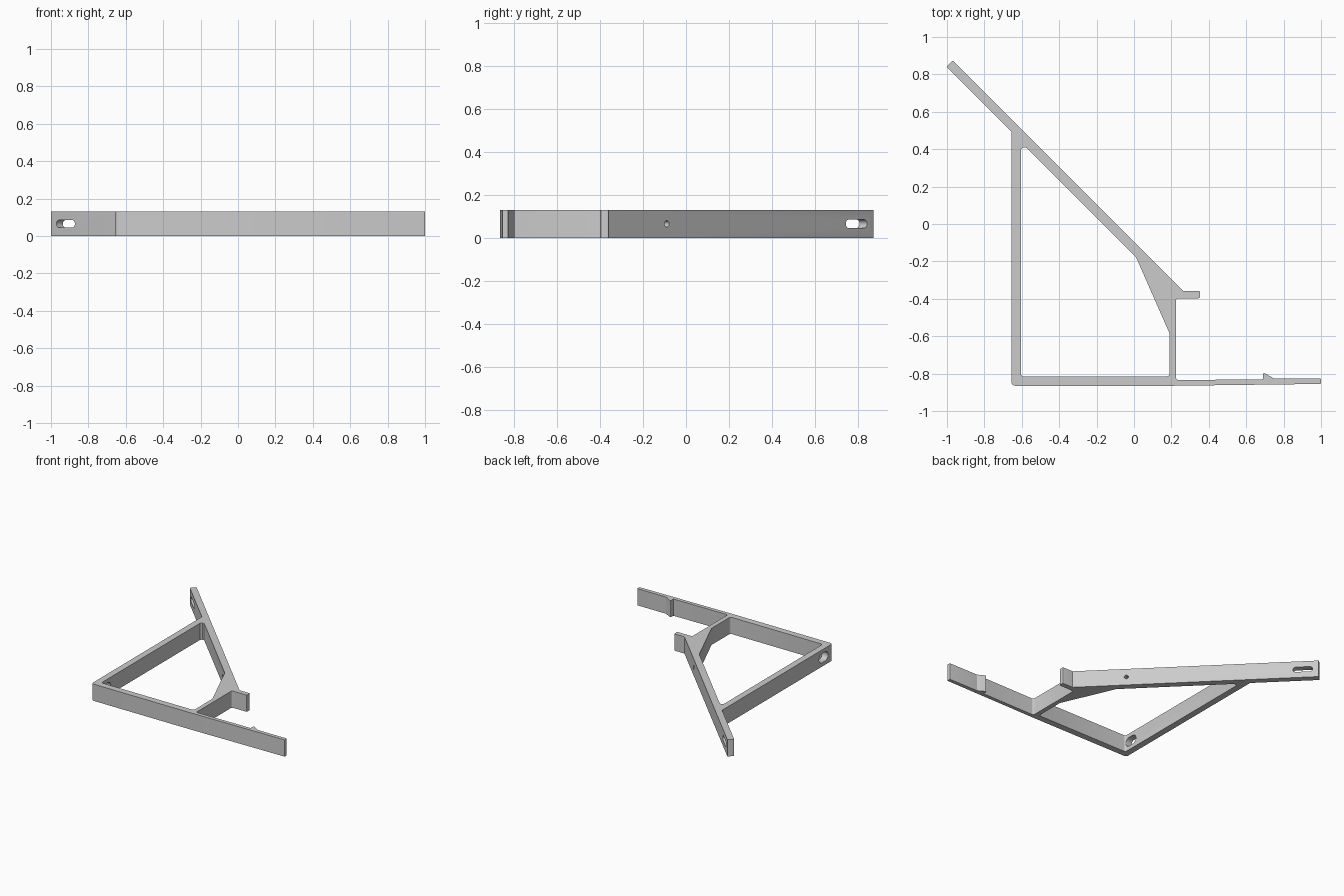
import bpy, bmesh, math
from mathutils import Vector

HEIGHT = 0.13

if "Cube" in bpy.data.objects:
    bpy.data.objects.remove(bpy.data.objects["Cube"])

grey = bpy.data.materials.new("plain_grey")
grey.use_nodes = True
colour = (0.6, 0.6, 0.6, 1)
grey.diffuse_color = colour
grey.node_tree.nodes["Principled BSDF"].inputs["Base Color"].default_value = colour


def rounded(corners, steps=4):
    """Turn (x, y, radius) corners into points with filleted corners."""
    points = []
    for i, (x, y, r) in enumerate(corners):
        p = Vector((x, y))
        if r == 0:
            points.append(p)
            continue
        a = (Vector(corners[i - 1][:2]) - p).normalized()
        b = (Vector(corners[(i + 1) % len(corners)][:2]) - p).normalized()
        half = a.angle(b) / 2
        centre = p + (a + b).normalized() * r / math.sin(half)
        start = p + a * r / math.tan(half) - centre
        end = p + b * r / math.tan(half) - centre
        for k in range(steps + 1):
            points.append(centre + start.lerp(end, k / steps).normalized() * r)
    return points


def extrude_profile(name, loops, depth):
    """Fill 2D loops (inner loops become holes) and extrude them along z."""
    curve = bpy.data.curves.new(name, "CURVE")
    curve.dimensions = "2D"
    curve.fill_mode = "BOTH"
    curve.extrude = depth / 2
    for loop in loops:
        spline = curve.splines.new("POLY")
        spline.points.add(len(loop) - 1)
        for point, p in zip(spline.points, loop):
            point.co = (p.x, p.y, 0, 1)
        spline.use_cyclic_u = True
    temp = bpy.data.objects.new(name + "_curve", curve)
    bpy.context.collection.objects.link(temp)
    bpy.context.view_layer.update()
    graph = bpy.context.evaluated_depsgraph_get()
    mesh = bpy.data.meshes.new_from_object(temp.evaluated_get(graph))
    bpy.data.objects.remove(temp)
    bm = bmesh.new()
    bm.from_mesh(mesh)
    bmesh.ops.remove_doubles(bm, verts=bm.verts, dist=0.0002)
    bmesh.ops.recalc_face_normals(bm, faces=bm.faces)
    bm.to_mesh(mesh)
    bm.free()
    mesh.name = name
    mesh.materials.clear()
    mesh.materials.append(grey)
    obj = bpy.data.objects.new(name, mesh)
    bpy.context.collection.objects.link(obj)
    return obj


# Bracket outline: base arm with catch, upright with hook, sloping bar, back wall
outline = rounded([
    (-0.655, -0.865, 0.02), (0.2, -0.865, 0), (1.0, -0.855, 0.005),
    (1.0, -0.827, 0.005), (0.75, -0.827, 0), (0.69, -0.793, 0.006),
    (0.69, -0.83, 0), (0.225, -0.835, 0.015), (0.225, -0.397, 0.012),
    (0.353, -0.397, 0.008), (0.353, -0.358, 0.008), (0.264, -0.358, 0),
    (-0.968, 0.874, 0.006), (-1.003, 0.84, 0.006), (-0.655, 0.492, 0),
])

# Opening enclosed by the frame, with the gusset on its right
opening = rounded([
    (-0.605, -0.815, 0.015), (0.19, -0.815, 0.015), (0.19, -0.585, 0),
    (0.012, -0.18, 0), (-0.605, 0.437, 0.018),
])

bracket = extrude_profile("bracket_frame", [outline, opening], HEIGHT)
bracket.location.z = HEIGHT / 2


def cut_slot(name, centre, angle, length, width):
    """Cut a round-ended slot through a wall whose direction is the angle."""
    r, half = width / 2, (length - width) / 2
    loop = []
    for k in range(24):
        t = math.tau * (k + 0.5) / 24
        shift = half if math.cos(t) > 0 else -half
        loop.append(Vector((shift + r * math.cos(t), r * math.sin(t))))
    cutter = extrude_profile(name, [loop], 0.16)
    cutter.location = (*centre, HEIGHT / 2)
    cutter.rotation_euler = (math.pi / 2, 0, angle)
    cutter.hide_render = True
    mod = bracket.modifiers.new(name, "BOOLEAN")
    mod.operation = "DIFFERENCE"
    mod.solver = "EXACT"
    mod.object = cutter
    return cutter


cutters = [
    cut_slot("bar_slot_cutter", (-0.903, 0.777), -math.pi / 4, 0.14, 0.04),
    cut_slot("bar_hole_cutter", (-0.022, -0.107), -math.pi / 4, 0.03, 0.03),
    cut_slot("wall_slot_cutter", (-0.63, -0.755), math.pi / 2, 0.11, 0.07),
]

# Apply the cuts and drop the cutters
bpy.context.view_layer.update()
graph = bpy.context.evaluated_depsgraph_get()
cut_mesh = bpy.data.meshes.new_from_object(bracket.evaluated_get(graph))
bracket.modifiers.clear()
bracket.data = cut_mesh
for cutter in cutters:
    bpy.data.objects.remove(cutter)

# Smooth the fillets, keep the edges sharp
bpy.context.view_layer.objects.active = bracket
bracket.select_set(True)
bpy.ops.object.shade_smooth_by_angle(angle=math.radians(25))
